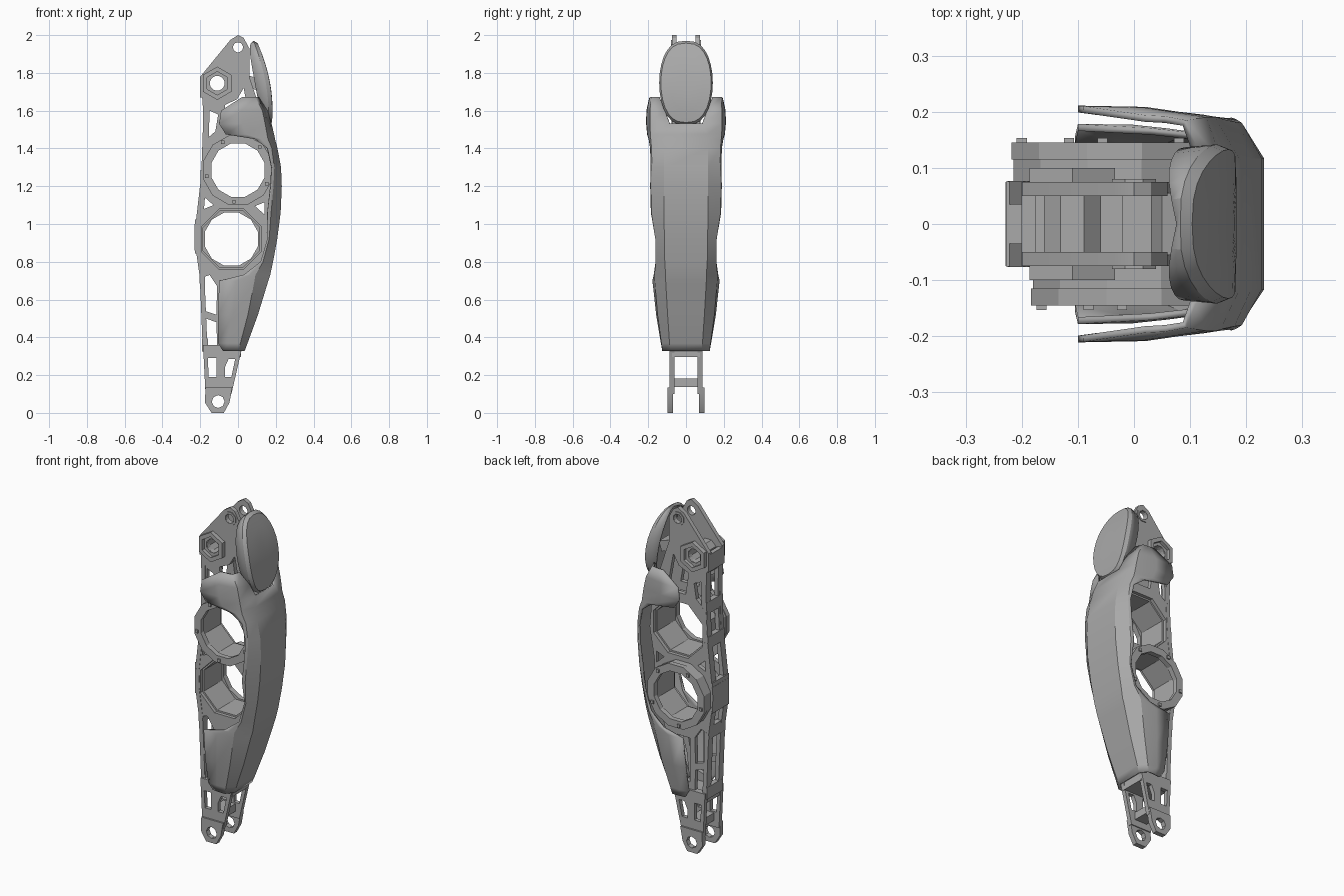
import bpy, bmesh
from math import cos, sin, pi, copysign
from mathutils import Vector

cube = bpy.data.objects.get("Cube")
if cube:
    bpy.data.objects.remove(cube)

GREY = (0.40, 0.40, 0.40, 1)
metal = bpy.data.materials.new("plain grey")
metal.use_nodes = True
metal.diffuse_color = GREY
metal.node_tree.nodes["Principled BSDF"].inputs["Base Color"].default_value = GREY


def finish(name, mesh, thickness=0):
    """Link a mesh as a named part, optionally as a thin sheet."""
    obj = bpy.data.objects.new(name, mesh)
    bpy.context.collection.objects.link(obj)
    mesh.materials.clear()
    mesh.materials.append(metal)
    if thickness:
        sheet = obj.modifiers.new("sheet", "SOLIDIFY")
        sheet.thickness = thickness
        sheet.offset = 0
    bpy.ops.object.select_all(action="DESELECT")
    obj.select_set(True)
    bpy.context.view_layer.objects.active = obj
    bpy.ops.object.shade_smooth_by_angle(angle=pi / 7)
    return obj


def circle(cx, cz, radius, sides, turn=0.0):
    return [(cx + radius * cos(2 * pi * (i + turn) / sides),
             cz + radius * sin(2 * pi * (i + turn) / sides)) for i in range(sides)]


def plate(name, outline, holes, y_from, y_to):
    """Flat cut plate: an x-z outline with holes, extruded along y."""
    curve = bpy.data.curves.new(name, "CURVE")
    curve.dimensions = "2D"
    curve.fill_mode = "BOTH"
    curve.extrude = abs(y_to - y_from) / 2
    for loop in [outline] + holes:
        spline = curve.splines.new("POLY")
        spline.points.add(len(loop) - 1)
        spline.use_cyclic_u = True
        for point, (x, z) in zip(spline.points, loop):
            point.co = (x, z, 0, 1)
    helper = bpy.data.objects.new(name + " helper", curve)
    bpy.context.collection.objects.link(helper)
    graph = bpy.context.evaluated_depsgraph_get()
    mesh = bpy.data.meshes.new_from_object(helper.evaluated_get(graph))
    bpy.data.objects.remove(helper)
    middle = (y_from + y_to) / 2
    for v in mesh.vertices:
        x, z, depth = v.co
        v.co = (x, middle - depth, z)
    bm = bmesh.new()
    bm.from_mesh(mesh)
    bmesh.ops.remove_doubles(bm, verts=bm.verts, dist=0.0001)
    bmesh.ops.recalc_face_normals(bm, faces=bm.faces)
    bm.to_mesh(mesh)
    bm.free()
    return finish(name, mesh)


def ring(name, centre, outer, inner, y_from, y_to, sides=12, inner_sides=12):
    return plate(name, circle(*centre, outer, sides, 0.5),
                 [circle(*centre, inner, inner_sides, 0.5)], y_from, y_to)


def bar(name, start, end, width, depth):
    """Rectangular bar between two points, width along y."""
    start, end = Vector(start), Vector(end)
    bm = bmesh.new()
    bmesh.ops.create_cube(bm, size=1)
    along = (end - start).normalized()
    side = Vector((0, 1, 0)) if abs(along.y) < 0.9 else Vector((0, 0, 1))
    across = side.cross(along)
    for v in bm.verts:
        x, y, z = v.co
        v.co = (start + end) / 2 + across * x * depth + side * y * width + along * z * (end - start).length
    bmesh.ops.recalc_face_normals(bm, faces=bm.faces)
    mesh = bpy.data.meshes.new(name)
    bm.to_mesh(mesh)
    bm.free()
    return finish(name, mesh)


def loft(name, rows, thickness, closed=False, skip=lambda r, c: False):
    """Sheet through rows of points; a closed one gets a cap on its first row."""
    bm = bmesh.new()
    grid = [[bm.verts.new(p) for p in row] for row in rows]
    count = len(rows[0])
    for r in range(len(rows) - 1):
        for c in range(count if closed else count - 1):
            if not skip(r, c):
                d = (c + 1) % count
                bm.faces.new((grid[r][c], grid[r][d], grid[r + 1][d], grid[r + 1][c]))
    if closed:
        bm.faces.new(grid[0])
    bmesh.ops.recalc_face_normals(bm, faces=bm.faces)
    mesh = bpy.data.meshes.new(name)
    bm.to_mesh(mesh)
    bm.free()
    return finish(name, mesh, thickness)


UPPER, LOWER = (0.0, 1.285), (-0.035, 0.92)
BOSS, TOP_PIN, FOOT_PIN = (-0.11, 1.745), (0.0, 1.935), (-0.105, 0.06)

# Side frames with truss windows
frame = [(-.18, .33), (-.2, .7), (-.225, .88), (-.225, .98), (-.195, 1.25), (-.18, 1.66),
         (-.2, 1.7), (-.2, 1.78), (-.04, 1.975), (0, 2), (.03, 1.985), (.06, 1.93),
         (.06, 1.78), (.12, 1.6), (.17, 1.42), (.185, 1.25), (.155, 1.07), (.15, .86),
         (.09, .7), (.03, .5), (.01, .33)]
windows = [
    [(-.155, 1.46), (-.12, 1.49), (-.105, 1.58), (-.15, 1.6)],
    [(-.005, 1.66), (.03, 1.72), (.045, 1.64), (.07, 1.5), (-.05, 1.5), (-.07, 1.63)],
    [(-.18, 1.08), (-.175, 1.14), (-.13, 1.1)],
    [(.09, 1.095), (.14, 1.115), (.14, 1.05)],
    [(-.175, .54), (-.18, .72), (-.15, .73), (-.11, .67), (-.115, .52)],
    [(-.165, .36), (-.17, .5), (-.115, .48), (-.11, .36)],
    [(-.08, .4), (-.08, .66), (.03, .66), (-.01, .42)],
]
windows += [circle(*UPPER, .172, 8, .5), circle(*LOWER, .172, 8, .5),
            circle(*BOSS, .042, 8), circle(*TOP_PIN, .028, 8)]

# Lower fork arms and feet
arm = [(-.172, .1), (-.185, .36), (.025, .36), (-.035, .1)]
arm_windows = [[(-.155, .19), (-.16, .29), (-.115, .29), (-.115, .19)],
               [(-.07, .19), (-.07, .24), (-.05, .285), (-.015, .285), (-.035, .19)]]
foot = [(-.14, 0), (-.175, .055), (-.172, .135), (-.03, .135), (-.045, .055), (-.075, 0)]

for side, label in ((-1, "front"), (1, "back")):
    plate(label + "_frame", frame, windows, side * .05, side * .075)
    plate(label + "_fork_arm", arm, arm_windows, side * .062, side * .087)
    plate(label + "_foot", foot, [circle(*FOOT_PIN, .034, 8)], side * .068, side * .097)
    ring(label + "_hex_boss", BOSS, .088, .062, side * .05, side * .1, 6, 6)
    ring(label + "_boss_washer", BOSS, .075, .042, side * .05, side * .08, 6, 8)
    ring(label + "_top_eye", TOP_PIN, .042, .028, side * .05, side * .08, 8, 8)

# Joint tubes, octagonal inside, with a deep round collar on one side
for label, centre, side in (("upper", UPPER, -1), ("lower", LOWER, 1)):
    ring(label + "_joint_tube", centre, .178, .162, side * .12, side * -.055, 8, 8)
    ring(label + "_joint_collar", centre, .19, .146, side * .115, side * .145)
    ring(label + "_joint_skirt", centre, .186, .166, side * .07, side * .115)
    for i, (x, z) in enumerate(circle(*centre, .168, 5, .65)):
        bar(f"{label}_collar_bolt_{i}", (x, side * .14, z), (x, side * .153, z), .018, .018)

# Cross members between the frames
ring("boss_sleeve", BOSS, .055, .042, -.05, .05, 8, 8)
bar("fork_crossbar", (-.1, -.07, .16), (-.1, .07, .16), .045, .08)
bar("fork_bridge", (-.08, -.075, .325), (-.08, .075, .325), .06, .19)
bar("pad_mount", (.04, 0, 1.76), (.13, 0, 1.73), .11, .06)
bar("head_bridge", (-.1, -.06, 1.665), (-.1, .06, 1.665), .03, .16)

# Ladder spine along the rear edge
spine = [(-.175, .36), (-.19, .72), (-.213, .88), (-.213, .99), (-.183, 1.25), (-.172, 1.45), (-.175, 1.7)]
for i, (a, b) in enumerate(zip(spine, spine[1:])):
    for side in (-1, 1):
        bar(f"spine_rail_{i}_{side}", (a[0], side * .056, a[1]), (b[0], side * .056, b[1]), .042, .025)
for i, (x, z) in enumerate(spine):
    bar(f"spine_rung_{i}", (x, -.076, z), (x, .076, z), .07, .03)
bar("spine_pad", (-.216, 0, .86), (-.216, 0, 1), .15, .026)
bar("head_spine", (-.188, 0, 1.67), (-.188, 0, 1.77), .15, .025)

# Wrapping shell: z, then x and half-width at the edge, the corner and the face
sections = [
    (.33, -.08, .115, .0, .12, .03, .08),
    (.37, -.105, .122, .01, .125, .045, .085),
    (.52, -.105, .15, .05, .145, .1, .095),
    (.7, -.1, .172, .085, .16, .155, .105),
    (.73, .03, .165, .09, .16, .165, .105),
    (.8, .12, .155, .13, .155, .18, .11),
    (.92, .155, .155, .162, .157, .202, .112),
    (1.06, .155, .18, .172, .178, .22, .115),
    (1.2, .172, .184, .184, .178, .226, .115),
    (1.3, .178, .182, .188, .176, .222, .115),
    (1.4, .155, .184, .175, .178, .203, .115),
    (1.45, .09, .192, .155, .182, .19, .11),
    (1.475, -.065, .2, .15, .184, .185, .11),
    (1.53, -.1, .205, .14, .186, .172, .085),
    (1.6, -.09, .204, .125, .186, .15, .112),
    (1.67, .02, .188, .09, .18, .105, .14),
]
rows = []
for z, *pairs in sections:
    edge, corner, face = zip(pairs[::2], pairs[1::2])
    bulge = (edge[0] + corner[0]) / 2, (edge[1] + corner[1]) / 2 + .03 * (corner[0] - edge[0])
    half = [edge, bulge, corner, face]
    rows.append([(x, -w, z) for x, w in half] + [(x, w, z) for x, w in reversed(half)])
loft("outer_shell", rows, .012, skip=lambda r, c: c == 3 and sections[r][0] > 1.5)


# Oval knee pad: smooth curved face with a rim that wraps back at the sides
def pad_row(scale, setback, wrap):
    row = []
    for i in range(28):
        a = 2 * pi * i / 28
        z = 1.747 + .218 * scale * sin(a)
        y = .137 * scale * copysign(abs(cos(a)) ** .75, cos(a))
        face = .178 - .083 * ((z - 1.6) / .365) ** 2
        row.append((face - setback - wrap * abs(cos(a)), y, z))
    return row


loft("knee_pad", [pad_row(.3, 0, 0), pad_row(.65, 0, 0), pad_row(.95, 0, 0),
                  pad_row(1, .012, .006), pad_row(.96, .02, .055)], .01, closed=True)
